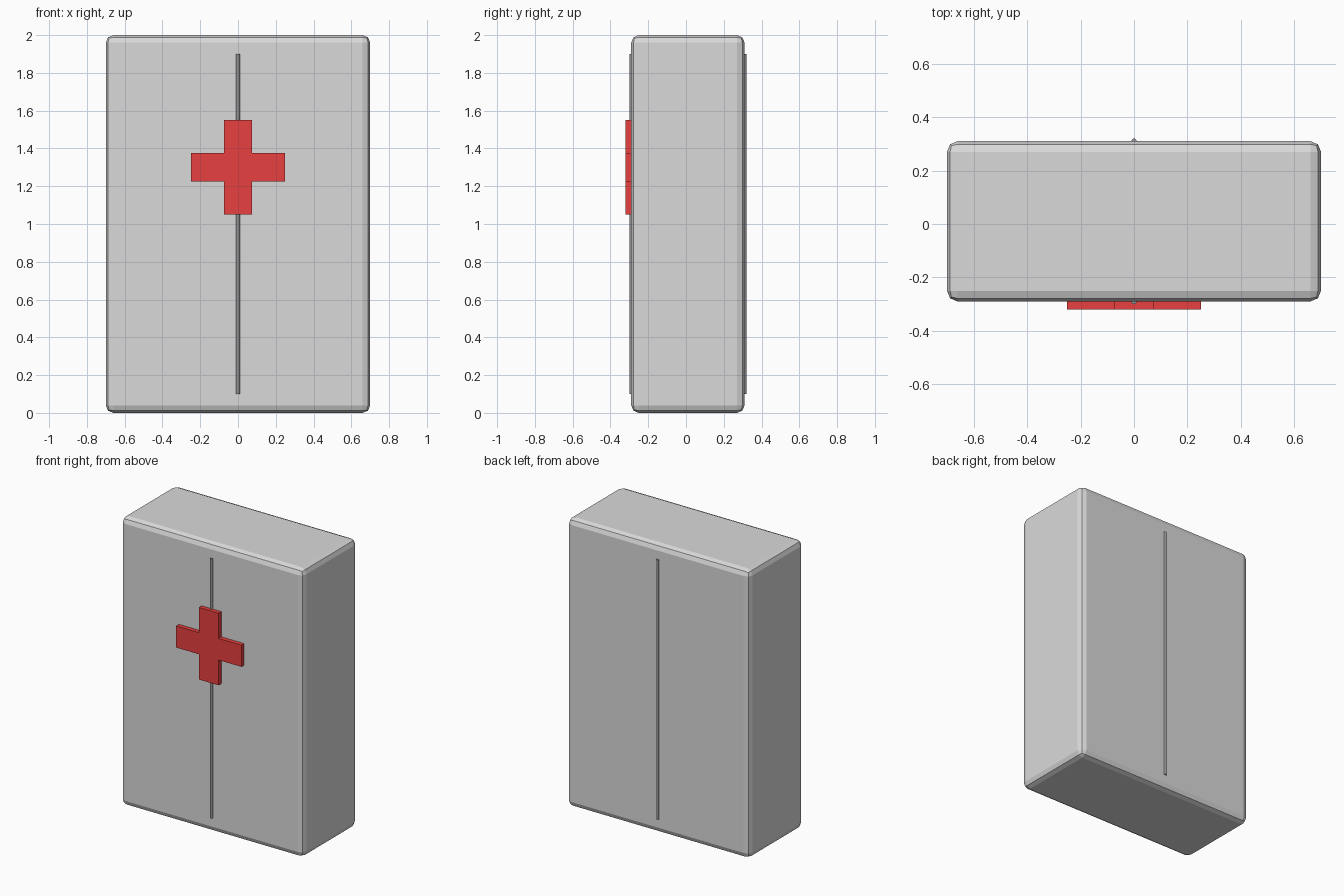
import bpy
import bmesh
from mathutils import Matrix

cube = bpy.data.objects.get("Cube")
if cube:
    bpy.data.objects.remove(cube, do_unlink=True)

CENTRE_Y = 0.01
HALF_DEPTH = 0.3


def make_material(name, rgb):
    mat = bpy.data.materials.new(name)
    mat.use_nodes = True
    colour = (*rgb, 1.0)
    mat.diffuse_color = colour
    mat.node_tree.nodes["Principled BSDF"].inputs["Base Color"].default_value = colour
    return mat


def make_object(name, bm, mat):
    bmesh.ops.recalc_face_normals(bm, faces=bm.faces)
    mesh = bpy.data.meshes.new(name)
    bm.to_mesh(mesh)
    bm.free()
    mesh.materials.append(mat)
    obj = bpy.data.objects.new(name, mesh)
    bpy.context.collection.objects.link(obj)
    return obj


light_grey = make_material("light_grey", (0.7, 0.7, 0.7))
dark_grey = make_material("dark_grey", (0.3, 0.3, 0.3))
red = make_material("red", (0.8, 0.05, 0.05))

# Cabinet body with softened edges
bm = bmesh.new()
bmesh.ops.create_cube(bm, size=1)
bmesh.ops.scale(bm, vec=(1.4, 2 * HALF_DEPTH, 2), verts=bm.verts)
bmesh.ops.translate(bm, vec=(0, CENTRE_Y, 1), verts=bm.verts)
body = make_object("cabinet_body", bm, light_grey)
bevel = body.modifiers.new("soft_edges", "BEVEL")
bevel.width = 0.04
bevel.segments = 2

# Thin upright seam on the front and the back
for name, side in (("front_seam", -1), ("back_seam", 1)):
    bm = bmesh.new()
    bmesh.ops.create_cone(
        bm, cap_ends=True, segments=12, radius1=0.01, radius2=0.01, depth=1.8,
        matrix=Matrix.Translation((0, CENTRE_Y + side * HALF_DEPTH, 1)))
    seam = make_object(name, bm, dark_grey)
    for poly in seam.data.polygons:
        poly.use_smooth = abs(poly.normal.z) < 0.5

# Raised cross: one arm corner turned through four quarters, then extruded
ARM, HALF_WIDTH, CROSS_Z = 0.25, 0.075, 1.3
outline = []
x_dir, z_dir = 1, 0
for quarter in range(4):
    for along, across in ((ARM, -HALF_WIDTH), (ARM, HALF_WIDTH), (HALF_WIDTH, HALF_WIDTH)):
        outline.append((along * x_dir - across * z_dir, along * z_dir + across * x_dir))
    x_dir, z_dir = -z_dir, x_dir
bm = bmesh.new()
face = bm.faces.new([bm.verts.new((x, -0.32, CROSS_Z + z)) for x, z in outline])
extruded = bmesh.ops.extrude_face_region(bm, geom=[face], use_keep_orig=True)
moved = [v for v in extruded["geom"] if isinstance(v, bmesh.types.BMVert)]
bmesh.ops.translate(bm, vec=(0, 0.04, 0), verts=moved)
make_object("front_cross", bm, red)
